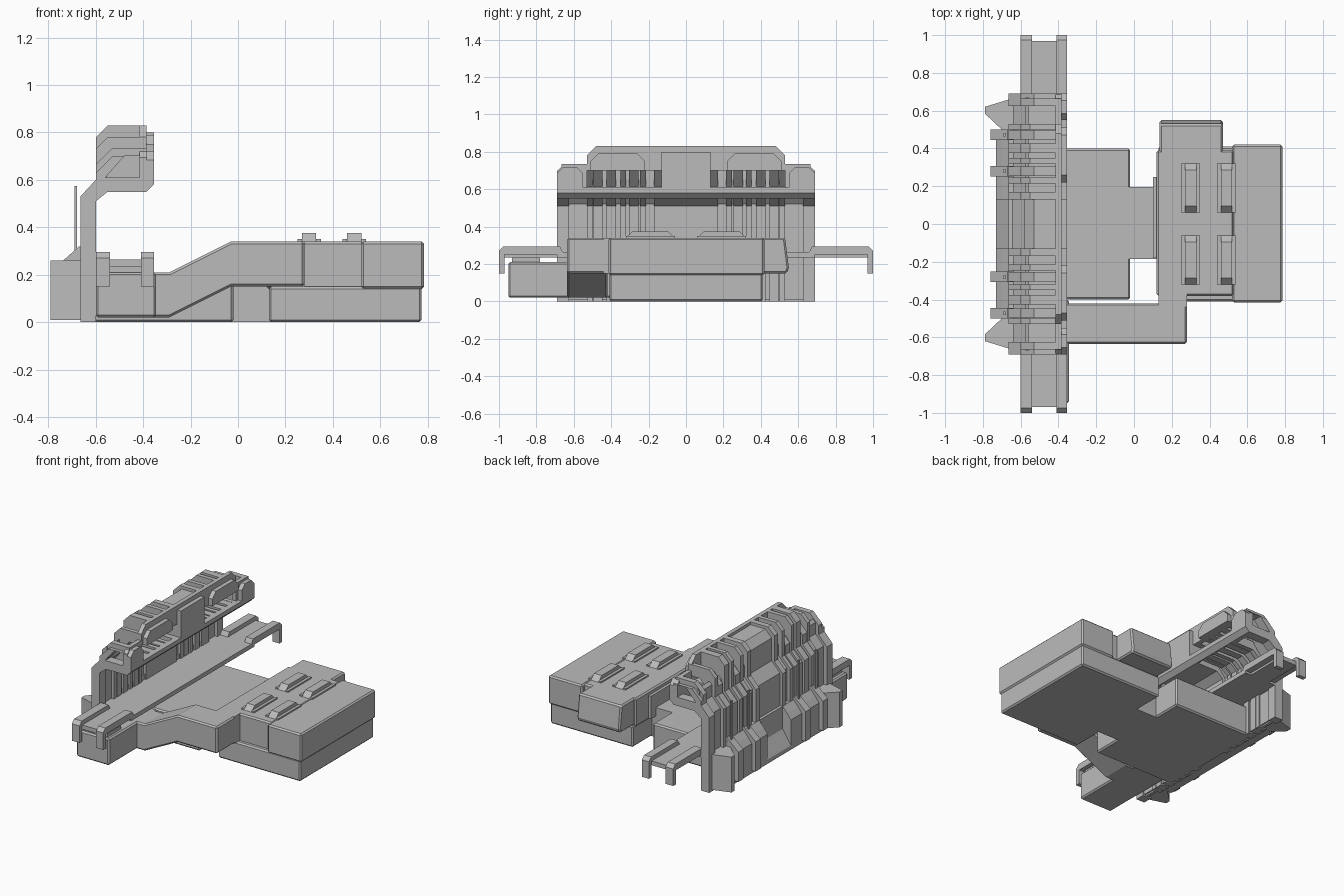
import bpy, bmesh
from mathutils import Vector

cube = bpy.data.objects.get("Cube")
if cube:
    bpy.data.objects.remove(cube, do_unlink=True)

grey = bpy.data.materials.new("plain_grey")
grey.use_nodes = True
grey.diffuse_color = (.5, .5, .5, 1)
grey.node_tree.nodes["Principled BSDF"].inputs["Base Color"].default_value = grey.diffuse_color


def prism(name, axis, outline, span, bevel=None):
    """Extrude a flat outline along an axis: x -> (y, z), y -> (x, z), z -> (x, y)."""
    def place(a, b, t):
        return Vector({"x": (t, a, b), "y": (a, t, b), "z": (a, b, t)}[axis])

    start, end = sorted(span)
    bm = bmesh.new()
    face = bm.faces.new([bm.verts.new(place(a, b, start)) for a, b in outline])
    extruded = bmesh.ops.extrude_face_region(bm, geom=[face])["geom"]
    moved = [item for item in extruded if isinstance(item, bmesh.types.BMVert)]
    bmesh.ops.translate(bm, verts=moved, vec=place(0, 0, end - start))
    bmesh.ops.recalc_face_normals(bm, faces=bm.faces)
    mesh = bpy.data.meshes.new(name)
    bm.to_mesh(mesh)
    bm.free()
    mesh.materials.append(grey)
    part = bpy.data.objects.new(name, mesh)
    bpy.context.collection.objects.link(part)
    if bevel:
        modifier = part.modifiers.new("edge_bevel", "BEVEL")
        modifier.width, modifier.segments = bevel, 1


def box(name, x, y, z, bevel=None):
    (left, right), (front, back) = x, y
    prism(name, "z", [(left, front), (right, front), (right, back), (left, back)], z, bevel)


def around(centre, width):
    return centre - width / 2, centre + width / 2


def flipped(outline, side):
    return [(side * a, b) for a, b in outline]


def mirrored(half):
    """Complete an outline that is symmetric about zero."""
    return half + flipped(reversed(half), -1)


def plateau(start, end, bottom, top, slope):
    """Outline of a block whose two upper corners are cut off."""
    return [(start, bottom), (start, top - slope), (start + slope, top),
            (end - slope, top), (end, top - slope), (end, bottom)]


# Shared levels and depths
edge = .01
split, lid_top = .15, .34
arm_low, arm_deck = .02, .21
rail_inner, rail_outer = -.355, -.6

# Main housing: lower tray, stepped upper lid and side pod
box("housing_tray", x=(.13, .775), y=(-.41, .41), z=(0, split), bevel=edge)
box("housing_lid_outer", x=(.52, .785), y=(-.415, .42), z=(split - edge, lid_top), bevel=edge)
box("housing_lid_inner", x=(.12, .53), y=(-.38, .39), z=(split - edge, lid_top), bevel=edge)
box("lid_edge_step", x=(.1, .14), y=(-.18, .25), z=(split, .31))
pod_back = .55
prism("side_pod", "x", [(.36, split), (pod_back - edge, split), (pod_back, split + .03),
                        (pod_back - .02, lid_top), (.36, lid_top)], span=(.135, .47), bevel=edge)

# Raised latches on the lid, each between two guides
latch = plateau(.06, .32, bottom=lid_top - edge, top=lid_top + .035, slope=.035)
for centre in (.3, .49):
    for side in (-1, 1):
        prism("lid_latch", "x", flipped(latch, side), around(centre, .06))
        for offset in (-.04, .04):
            box("latch_guide", x=around(centre + offset, .02), y=around(side * .19, .26),
                z=(lid_top - edge, lid_top + edge))

# Low platform, neck and cranked arm
box("platform", x=(-.63, -.02), y=(-.4, .4), z=(0, arm_deck), bevel=edge)
box("neck", x=(-.04, .14), y=(-.185, .195), z=(0, arm_deck))
bend_start, bend_end, arm_start, arm_end = -.29, -.03, -.4, .28
arm_underside = [(arm_start, arm_low), (bend_start, arm_low), (bend_end, split), (arm_end, split)]
arm_upper_side = [(arm_end, lid_top), (bend_end, lid_top), (bend_start, arm_deck), (arm_start, arm_deck)]
prism("cranked_arm", "y", arm_underside + arm_upper_side, span=(-.635, -.42), bevel=edge)
box("arm_housing_joint", x=(.13, arm_end), y=(-.44, -.36), z=(split, lid_top))
box("arm_end_box", x=(rail_outer, rail_inner + edge), y=(-.95, -.4), z=(arm_low, arm_deck), bevel=edge)
box("arm_end_cap", x=(-.57, -.37), y=(-.93, -.78), z=(.2, .235))

# Flat deck under the rack, with hooked rail bars only beyond the rack ends
hook, rail_low, rail_top, rail_cut, rail_start = .97, .25, .295, .025, .65
box("rail_plate", x=(-.55, -.4), y=(-hook, hook), z=around(rail_low, .03))
box("rack_deck", x=(-.63, rail_inner), y=(-.69, .69), z=around(rail_low, .03))
rail_end = [(rail_start, rail_low), (hook, rail_low), (hook, split), (1, split),
            (1, rail_top - rail_cut), (1 - rail_cut, rail_top), (rail_start + rail_cut, rail_top)]
for side in (-1, 1):
    prism("rail_bar_outer", "x", flipped(rail_end, side), span=(rail_outer, rail_outer + .06))
    prism("rail_bar_inner", "x", flipped(rail_end, side), span=(rail_inner - .055, rail_inner))

# Rack levels shared by the wall, ribs and lip
hood_low, hood_front, high, low = .55, -.385, .83, .735
wall_top, bend_top, rib_inside = .53, .6, -.6
rack_half, lip_face = .69, rail_inner
floor_top, opening_top = .61, .7
underside = [(hood_front, hood_low), (-.55, hood_low), (rib_inside, .51), (rib_inside, 0)]
opening = [(hood_front, opening_top), (-.48, opening_top), (-.56, floor_top), (hood_front, floor_top)]


def back_edge(outer):
    """Outer side of the wall up to the bend below the hood."""
    return [(outer, 0), (outer, wall_top), (outer + .065, bend_top)]


def rib(name, y, width, top, outer=-.665, inside=opening):
    """C-shaped rib running up the wall and over the hood, hollow towards the open side."""
    cut = .05 if top > low else .07
    back = outer + .065
    roof = [(back, top - cut), (back + cut, top), (hood_front, top)]
    prism(name, "y", back_edge(outer) + roof + inside + underside, around(y, width))


# Thin rack wall between the ribs
wall_inside, ledge = -.62, -.555
wall_outer = back_edge(-.64)
prism("rack_wall", "y", wall_outer + [(ledge - .02, .68), (ledge, opening_top), (ledge, bend_top),
                                      (wall_inside, wall_top - edge), (wall_inside, 0)], span=(-.67, .67))

# Upper bar of the hood, following the stepped outline above the openings
shoulder, side_start = .53, .13
stepped = [(side_start, opening_top), (shoulder, opening_top), (shoulder, hood_low), (rack_half, hood_low),
           (rack_half, low - .04), (rack_half - .04, low), (shoulder, low),
           (shoulder, high - .05), (shoulder - .05, high), (side_start, high)]

# Centre panel and the sill along the open side
rib("rack_centre_panel", y=0, width=.26, top=high - .02, outer=-.645, inside=[])
box("hood_bar_centre", x=(hood_front - .03, hood_front), y=(-side_start, side_start), z=(hood_low, high))
box("inner_lip_centre", x=(hood_front, lip_face), y=(-side_start, side_start), z=(floor_top - .03, .8))
sill_back = hood_front - edge
prism("inner_lip_sill", "y", [(sill_back, hood_low), (hood_front, hood_low), (lip_face, hood_low + .03),
                              (lip_face, floor_top), (sill_back, floor_top)], span=(-rack_half, rack_half))

# Foot: low sloping ledge at the centre, steep feet at the sides
foot_top, foot_front, foot_outer, foot_inside = .3, -.73, -.665, -.61
prism("foot_ledge", "y", [(foot_front, edge), (foot_front, .04), (foot_outer, .14),
                          (foot_outer, foot_top), (foot_inside, foot_top), (foot_inside, edge)],
      span=(-side_start, side_start))
foot_side = [(foot_front, edge), (foot_front, .22), (-.7, .26), (foot_outer, foot_top),
             (foot_inside, foot_top), (foot_inside, edge)]

high_ribs = {.4: .05, .335: .03, .23: .03, .15: .04}
side_lip = plateau(.22, .51, bottom=opening_top, top=.79, slope=.04)
end_lip = plateau(.55, rack_half, bottom=floor_top, top=.72, slope=.035)
wing_tip, wing_back, wing_root = -.79, .66, .5

for side in (-1, 1):
    # Ribs, stepping down towards the rack end
    for y, width in high_ribs.items():
        rib("rack_rib", side * y, width, top=high)
    rib("rack_shoulder_rib", side * .515, width=.03, top=high - .05)
    rib("rack_end_rib", side * .645, width=.04, top=low)
    rib("rack_end_edge", side * .6775, width=.025, top=low - .035)

    # Hood bar and lip panels
    prism("hood_bar_side", "x", flipped(stepped, side), span=(hood_front - .03, hood_front))
    for name, outline in (("inner_lip_side", side_lip), ("inner_lip_end", end_lip)):
        prism(name, "x", flipped(outline, side), span=(hood_front, lip_face))

    # Foot and the flared wing at its end
    prism("foot_side", "y", foot_side, span=(side * side_start, side * wing_root))
    wing = [(wing_tip, side * y) for y in (.585, .62)]
    wing += [(x, side * wing_back) for x in (-.66, foot_inside)]
    wing += [(x, side * wing_root) for x in (foot_inside, -.7)]
    prism("foot_wing", "z", wing, span=(edge, .26))

    # Low rib, foot clip and thin pin at each clip position
    for centre in (side * .28, side * .472):
        rib("rack_slim_rib", centre, width=.05, top=low)
        clip = [(-.76, .03), (-.76, .24), (-.67, .32), (-.64, .32), (-.64, .03)]
        prism("foot_clip", "y", clip, around(centre, .055))
        box("clip_pin", x=(-.69, -.68), y=around(centre, .02), z=(foot_top, .575))
